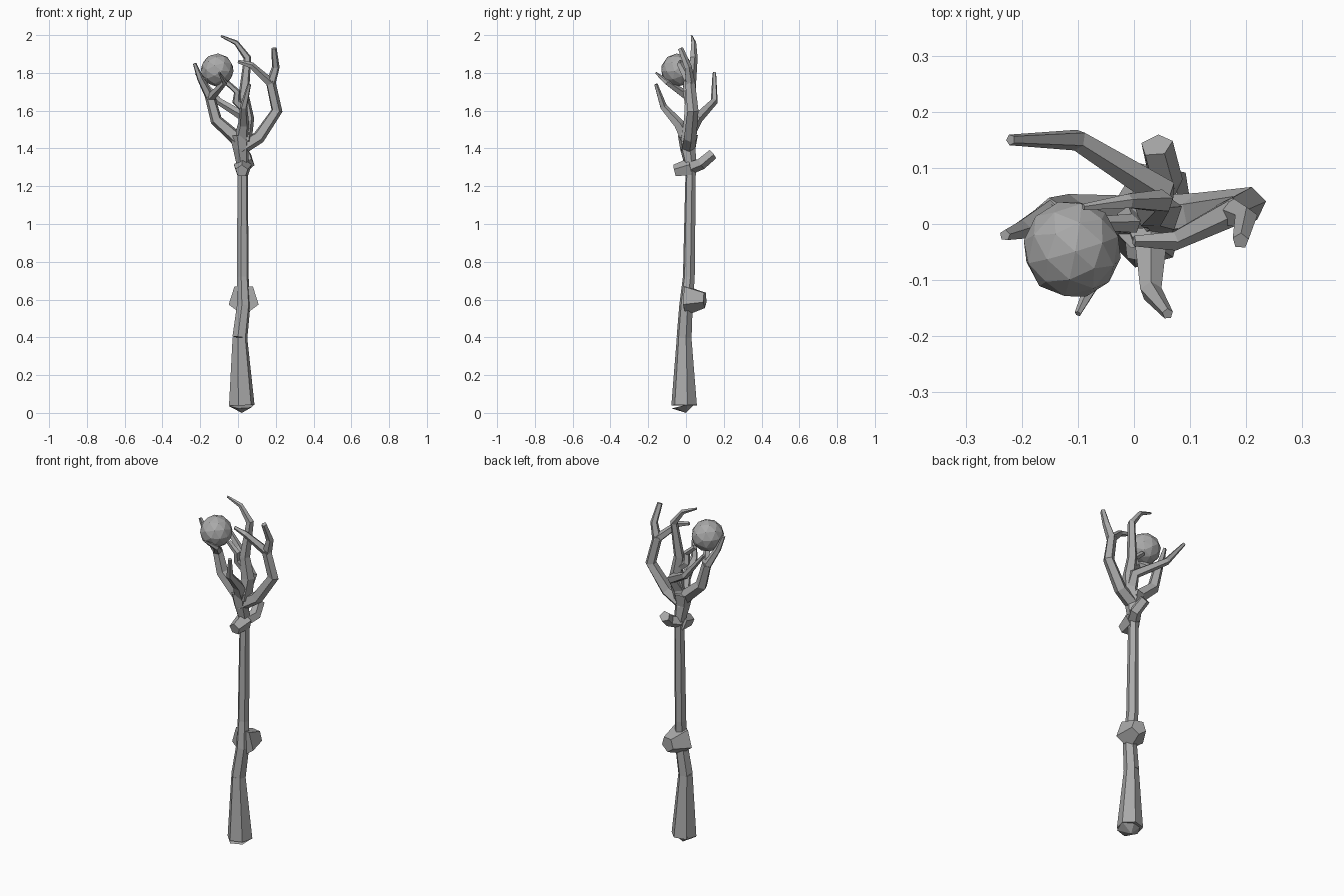
import bpy, bmesh, math
from mathutils import Vector

default_cube = bpy.data.objects.get("Cube")
if default_cube:
    bpy.data.objects.remove(default_cube, do_unlink=True)

# One plain colour for everything
shade = 0.4
grey = bpy.data.materials.new("plain grey")
grey.use_nodes = True
grey.diffuse_color = (shade, shade, shade, 1)
shader = grey.node_tree.nodes["Principled BSDF"]
shader.inputs["Base Color"].default_value = grey.diffuse_color


def add_object(name, bm):
    """Turn a finished bmesh into a grey object."""
    bmesh.ops.recalc_face_normals(bm, faces=bm.faces)
    mesh = bpy.data.meshes.new(name)
    bm.to_mesh(mesh)
    bm.free()
    mesh.materials.append(grey)
    obj = bpy.data.objects.new(name, mesh)
    bpy.context.collection.objects.link(obj)
    return obj


def make_ring(bm, centre, along, across, radius, sides):
    """Add one polygonal cross-section square to the growth direction."""
    other = along.cross(across)
    ring = []
    for k in range(sides):
        angle = math.tau * (k + 0.25) / sides
        offset = across * math.cos(angle) + other * math.sin(angle)
        ring.append(bm.verts.new(centre + offset * radius))
    return ring


def limb(name, path, thick=0.04, thin=0.01, sides=5):
    """Grow an evenly tapering faceted limb; return where a fork can root."""
    bm = bmesh.new()
    points = [Vector(p) for p in path]
    steps = [(b - a).normalized() for a, b in zip(points, points[1:])]
    across = Vector((1, 0, 0))
    rings = []
    for i, centre in enumerate(points):
        along = (steps[max(i - 1, 0)] + steps[min(i, len(steps) - 1)]).normalized()
        across = (across - along * across.dot(along)).normalized()
        radius = thick + (thin - thick) * i / len(steps)
        rings.append(make_ring(bm, centre, along, across, radius, sides))
    for low, high in zip(rings, rings[1:]):
        for k in range(sides):
            j = (k + 1) % sides
            bm.faces.new((low[k], low[j], high[j], high[k]))
    bm.faces.new(rings[0])
    bm.faces.new(rings[-1])
    # A zero radius closes to a point
    bmesh.ops.remove_doubles(bm, verts=bm.verts, dist=0.0001)
    add_object(name, bm)
    return points[-1].lerp(points[-2], 0.1)


# Six-sided shaft: pointed foot, flared grip, slim stem and wide crown
sole = (0.02, -0.01, 0.04)
grip_top = (0.01, -0.01, 0.4)
stem_top = (0.025, 0.025, 1.3)
limb("foot_point", [(0.02, 0, 0), sole], thick=0, thin=0.07, sides=6)
limb("grip", [sole, grip_top], thick=0.07, thin=0.04, sides=6)
limb("stem", [grip_top, (0.03, 0, 0.57), (0.025, 0.015, 0.72), stem_top],
     thick=0.041, thin=0.028, sides=6)
limb("crown", [stem_top, (0.015, 0.01, 1.4), (0.01, 0.01, 1.47)],
     thick=0.03, thin=0.055, sides=6)

# Stubs of cut-off branches
limb("stem_knot", [(0.03, 0, 0.6), (0.05, 0.1, 0.6)], thick=0.085, thin=0.045)
limb("front_stub", [stem_top, (0.02, -0.06, 1.28)], thick=0.05, thin=0.034)
limb("back_stub", [stem_top, (0.055, 0.08, 1.32), (0.04, 0.14, 1.37)],
     thick=0.036, thin=0.03)

# Left branch bows outward, then forks into two twigs
fork = limb("left_branch", [(0.01, 0.01, 1.4), (0.11, 0.02, 1.46),
                            (0.205, 0.035, 1.6), (0.17, 0.02, 1.76)], thin=0.027)
limb("left_outer_twig", [fork, (0.2, 0.01, 1.83), (0.19, -0.03, 1.93)],
     thick=0.027, thin=0.015)
limb("left_inner_twig", [fork, (0.07, -0.03, 1.84), (0, -0.03, 1.86)], thick=0.026)

# Right branch forks around the orb
fork = limb("right_branch", [(0.02, 0.01, 1.43), (-0.115, 0.02, 1.55),
                             (-0.15, 0.02, 1.68)], thin=0.027)
limb("right_outer_twig", [fork, (-0.2, -0.01, 1.77), (-0.23, -0.02, 1.85)],
     thick=0.026)
limb("right_front_twig", [fork, (-0.07, -0.1, 1.75), (-0.1, -0.16, 1.8)],
     thick=0.026, thin=0.006)

# Branches rising from the crown to the front, back and middle
limb("front_branch", [(0.02, 0, 1.46), (0.03, -0.04, 1.53),
                      (0.03, -0.12, 1.62), (0.06, -0.16, 1.74)])
limb("back_branch", [(0.03, 0, 1.46), (0.045, 0.06, 1.56),
                     (-0.1, 0.15, 1.65), (-0.22, 0.15, 1.8)])
limb("middle_branch", [(0.03, 0.01, 1.44), (0.05, 0.02, 1.56), (0.03, 0.02, 1.68),
                       (0.05, 0.04, 1.88), (-0.01, 0.04, 1.96), (-0.09, 0.03, 1.995)],
     thick=0.045, thin=0.006)
limb("middle_twig", [(0.045, 0.02, 1.6), (-0.01, 0.01, 1.65),
                     (-0.005, 0, 1.7), (-0.06, 0, 1.75)], thick=0.027, thin=0.014)

# Faceted orb cradled by the right twigs
bm = bmesh.new()
bmesh.ops.create_icosphere(bm, subdivisions=2, radius=0.088)
orb = add_object("orb", bm)
orb.location = (-0.11, -0.045, 1.815)
orb.rotation_euler = (0.4, 0.5, 0)
